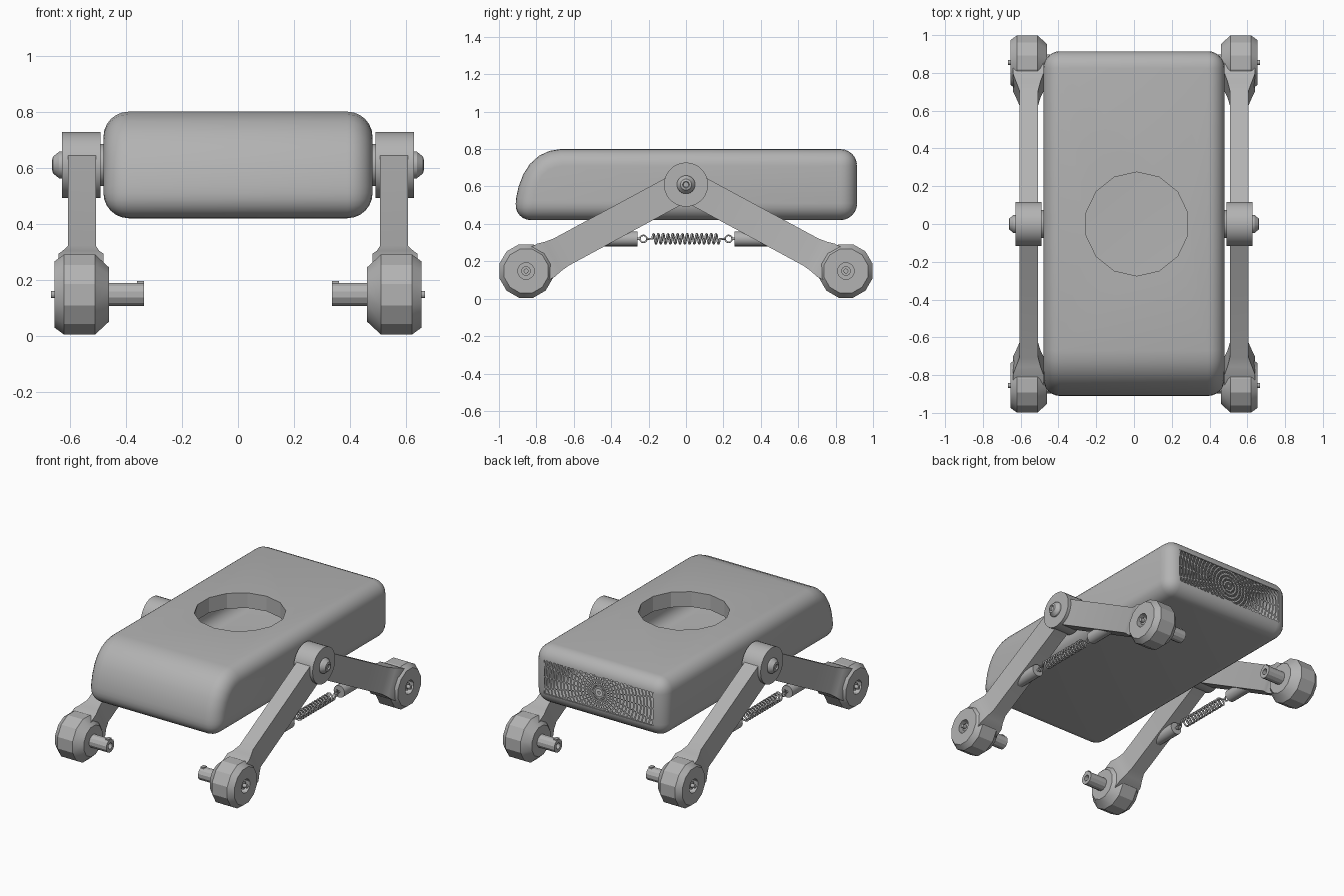
import bpy, bmesh
from math import pi, sin, cos, radians, atan2, hypot
from mathutils import Matrix, Vector

cube = bpy.data.objects.get("Cube")
if cube:
    bpy.data.objects.remove(cube)

grey = bpy.data.materials.new("plain grey")
grey.use_nodes = True
COLOUR = (0.45, 0.45, 0.45, 1)
grey.diffuse_color = COLOUR
grey.node_tree.nodes["Principled BSDF"].inputs["Base Color"].default_value = COLOUR


def finish(name, bm, angle=25):
    """Turn a bmesh into a shaded object."""
    bmesh.ops.recalc_face_normals(bm, faces=bm.faces)
    mesh = bpy.data.meshes.new(name)
    bm.to_mesh(mesh)
    bm.free()
    mesh.materials.append(grey)
    ob = bpy.data.objects.new(name, mesh)
    bpy.context.collection.objects.link(ob)
    smooth(ob, angle)
    return ob


def smooth(ob, angle=25):
    bpy.ops.object.select_all(action='DESELECT')
    ob.select_set(True)
    bpy.context.view_layer.objects.active = ob
    bpy.ops.object.shade_smooth_by_angle(angle=radians(angle))


def prism(bm, outline, x0, x1):
    """Extrude a (y, z) outline along x."""
    face = bm.faces.new([bm.verts.new((x0, y, z)) for y, z in outline])
    ext = bmesh.ops.extrude_face_region(bm, geom=[face])
    verts = [v for v in ext["geom"] if isinstance(v, bmesh.types.BMVert)]
    bmesh.ops.translate(bm, verts=verts, vec=(x1 - x0, 0, 0))


def lathe(name, profile, y, z, side, steps=24):
    """Spin an (x, radius) profile about an axle parallel to x."""
    bm = bmesh.new()
    half = Matrix.Rotation(pi / steps, 3, 'X')
    verts = [bm.verts.new(half @ Vector((x * side, r, 0))) for x, r in profile]
    edges = [bm.edges.new(pair) for pair in zip(verts, verts[1:])]
    bmesh.ops.spin(bm, geom=verts + edges, cent=(0, 0, 0), axis=(1, 0, 0),
                   angle=2 * pi, steps=steps)
    bmesh.ops.remove_doubles(bm, verts=bm.verts, dist=0.0005)
    bmesh.ops.translate(bm, verts=bm.verts, vec=(0, y, z))
    return finish(name, bm)


def wire(name, points, radius, cyclic=False):
    curve = bpy.data.curves.new(name, 'CURVE')
    curve.dimensions = '3D'
    curve.bevel_depth = radius
    curve.bevel_resolution = 1
    spline = curve.splines.new('POLY')
    spline.points.add(len(points) - 1)
    for p, co in zip(spline.points, points):
        p.co = (*co, 1)
    spline.use_cyclic_u = cyclic
    curve.materials.append(grey)
    ob = bpy.data.objects.new(name, curve)
    bpy.context.collection.objects.link(ob)


# Hollow body with a sloping rounded nose
bm = bmesh.new()
side_outline = [(-.918, .42), (.915, .42), (.915, .80), (-.67, .80), (-.73, .79),
                (-.785, .765), (-.835, .72), (-.87, .665), (-.895, .60), (-.908, .54)]
prism(bm, side_outline, -.48, .48)
bm.normal_update()
bmesh.ops.recalc_face_normals(bm, faces=bm.faces)
corners = [e for e in bm.edges if e.calc_face_angle() > radians(45)]
bmesh.ops.bevel(bm, geom=corners, offset=.09, segments=6, profile=.5,
                affect='EDGES', clamp_overlap=False)
body = finish("body_shell", bm)
shell = body.modifiers.new("wall", 'SOLIDIFY')
shell.thickness = .012

# Cutters for the round top opening and the rear vent
bm = bmesh.new()
bmesh.ops.create_cone(bm, cap_ends=True, segments=14, radius1=.275, radius2=.275,
                      depth=.2, matrix=Matrix.Translation((.015, 0, .8)))
round_cutter = finish("round_cutter", bm)
bm = bmesh.new()
bmesh.ops.create_cube(bm, size=1, matrix=Matrix.Translation((0, .915, .61))
                      @ Matrix.Diagonal((.80, .1, .22, 1)))
vent_cutter = finish("vent_cutter", bm)
for cutter in (round_cutter, vent_cutter):
    cutter.hide_render = True
    cut = body.modifiers.new("opening", 'BOOLEAN')
    cut.operation = 'DIFFERENCE'
    cut.solver = 'EXACT'
    cut.object = cutter
bpy.ops.object.select_all(action='DESELECT')
body.select_set(True)
bpy.context.view_layer.objects.active = body
bpy.ops.object.convert(target='MESH')
for cutter in (round_cutter, vent_cutter):
    bpy.data.objects.remove(cutter)
smooth(body)

# Lip hanging inside the round opening
bm = bmesh.new()
bmesh.ops.create_cone(bm, cap_ends=False, segments=14, radius1=.277, radius2=.277,
                      depth=.1, matrix=Matrix.Translation((.015, 0, .749)))
finish("opening_lip", bm)

# Rear vent: rings and spokes trimmed to a rectangle
bm = bmesh.new()


def strip(corner_list):
    bm.faces.new([bm.verts.new((r * cos(a), .909, .61 + r * sin(a)))
                  for r, a in corner_list])


SPOKES = 32
for ring in range(17):
    inner = ring * .025
    for k in range(SPOKES * 2):
        a, b = k * pi / SPOKES, (k + 1) * pi / SPOKES
        if ring == 0:
            strip([(0, 0), (.012, a), (.012, b)])
        else:
            strip([(inner, a), (inner + .011, a), (inner + .011, b), (inner, b)])
for k in range(SPOKES):
    a = k * 2 * pi / SPOKES
    strip([(.03, a - .09), (.42, a - .012), (.42, a + .012), (.03, a + .09)])
for co, no in [((.402, 0, 0), (1, 0, 0)), ((-.402, 0, 0), (-1, 0, 0)),
               ((0, 0, .722), (0, 0, 1)), ((0, 0, .498), (0, 0, -1))]:
    bmesh.ops.bisect_plane(bm, geom=bm.verts[:] + bm.edges[:] + bm.faces[:],
                           plane_co=co, plane_no=no, clear_outer=True)
bmesh.ops.remove_doubles(bm, verts=bm.verts, dist=.0002)
finish("vent_grille", bm)

PIVOT_Z, HUB_Y, HUB_Z = .61, .855, .148
REACH = hypot(HUB_Y, PIVOT_Z - HUB_Z)
DROP = atan2(PIVOT_Z - HUB_Z, HUB_Y)

for side, label in ((1, "left"), (-1, "right")):
    # Central pivot, its washer and domed bolt
    lathe(f"{label}_pivot", [(.49, 0), (.49, .118), (.628, .118), (.628, 0)],
          0, PIVOT_Z, side, 32)
    lathe(f"{label}_pivot_washer", [(.46, 0), (.46, .075), (.492, .075), (.492, 0)],
          0, PIVOT_Z, side)
    lathe(f"{label}_pivot_bolt", [(.62, 0), (.62, .05), (.638, .048), (.66, .03),
                                  (.663, .018), (.655, .014), (.655, 0)],
          0, PIVOT_Z, side, 20)

    for end, place in ((-1, "front"), (1, "rear")):
        tag = f"{place}_{label}"

        # Swing arm widening towards the wheel hub
        bm = bmesh.new()
        sections = [(0, .507, .607, .083), (.76, .507, .607, .083),
                    (.81, .495, .625, .09), (.85, .48, .64, .10), (.92, .48, .64, .10)]
        loops = []
        for d, x0, x1, h in sections:
            loop = []
            for x, t in ((x0, -h), (x1, -h), (x1, h), (x0, h)):
                y = d * cos(DROP) + t * sin(DROP)
                z = PIVOT_Z - d * sin(DROP) + t * cos(DROP)
                loop.append(bm.verts.new((x * side, y * end, z)))
            loops.append(loop)
        for one, two in zip(loops, loops[1:]):
            for i in range(4):
                j = (i + 1) % 4
                bm.faces.new((one[i], one[j], two[j], two[i]))
        bm.faces.new(loops[0])
        bm.faces.new(loops[-1])
        finish(f"{tag}_arm", bm)

        # Chamfered wheel hub with a bored outer face
        lathe(f"{tag}_hub", [(.46, 0), (.46, .10), (.51, .148), (.62, .148),
                             (.655, .122), (.655, .045), (.60, .045), (.60, 0)],
              HUB_Y * end, HUB_Z, side, 12)
        lathe(f"{tag}_hub_pin", [(.59, 0), (.59, .026), (.64, .026), (.64, .013),
                                 (.666, .013), (.666, 0)], HUB_Y * end, HUB_Z, side, 12)

        # Stub axle with a hollow tip and a key on top
        lathe(f"{tag}_axle", [(.48, .043), (.335, .043), (.335, .02), (.37, .02),
                              (.37, 0)], HUB_Y * end, HUB_Z, side, 12)
        bm = bmesh.new()
        bmesh.ops.create_cube(bm, size=1, matrix=Matrix.Translation(
            (.348 * side, HUB_Y * end, HUB_Z + .038)) @ Matrix.Diagonal((.024, .03, .02, 1)))
        finish(f"{tag}_axle_key", bm)

        # Spring peg and its eye
        bm = bmesh.new()
        bmesh.ops.create_cone(bm, cap_ends=True, segments=16, radius1=.04, radius2=.04,
                              depth=.2, matrix=Matrix.Translation((.557 * side, .36 * end, .32))
                              @ Matrix.Rotation(pi / 2, 4, 'X'))
        finish(f"{tag}_spring_peg", bm)
        eye = [(.557 * side, end * (.228 + .019 * cos(k * pi / 6)), .32 + .019 * sin(k * pi / 6))
               for k in range(12)]
        wire(f"{tag}_spring_eye", eye, .005, True)
        wire(f"{tag}_spring_link", [(.557 * side, y * end, .32) for y in (.245, .27)], .008)

    # Coil spring between the arms
    TURNS, PER = 14, 12
    coil = [(side * .557, -.21, .32)]
    for k in range(TURNS * PER + 1):
        a = k * 2 * pi / PER
        coil.append((side * .557 + .026 * cos(a), -.18 + .36 * k / (TURNS * PER),
                     .32 + .026 * sin(a)))
    coil.append((side * .557, .21, .32))
    wire(f"{label}_spring", coil, .006)
